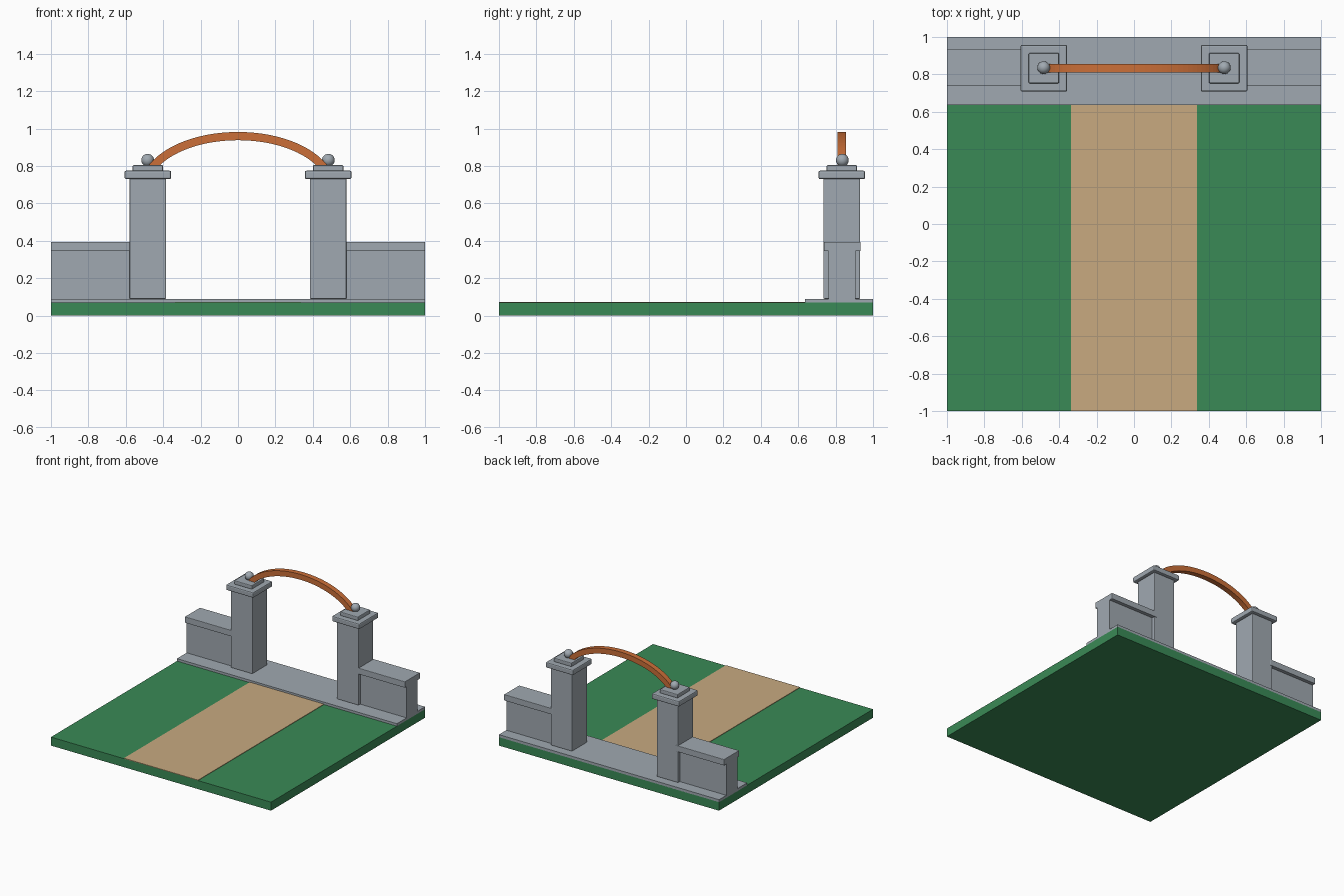
import bpy, bmesh, math

if "Cube" in bpy.data.objects:
    bpy.data.objects.remove(bpy.data.objects["Cube"], do_unlink=True)


def material(name, srgb):
    col = [((c / 255 + 0.055) / 1.055) ** 2.4 for c in srgb] + [1]
    m = bpy.data.materials.new(name)
    m.use_nodes = True
    m.diffuse_color = col
    m.node_tree.nodes["Principled BSDF"].inputs["Base Color"].default_value = col
    return m


stone = material("grey stone", (160, 169, 177))
grass = material("green grass", (58, 138, 86))
sand = material("sandy path", (200, 170, 128))
copper = material("orange metal", (203, 111, 56))


def finish(name, bm, mat):
    bmesh.ops.recalc_face_normals(bm, faces=bm.faces)
    mesh = bpy.data.meshes.new(name)
    bm.to_mesh(mesh)
    bm.free()
    mesh.materials.append(mat)
    ob = bpy.data.objects.new(name, mesh)
    bpy.context.collection.objects.link(ob)
    return ob


def box(name, xs, ys, zs, mat, bevel=0):
    bm = bmesh.new()
    bmesh.ops.create_cube(bm, size=1)
    for v in bm.verts:
        for i, (lo, hi) in enumerate((xs, ys, zs)):
            v.co[i] = (lo + hi) / 2 + v.co[i] * (hi - lo)
    ob = finish(name, bm, mat)
    if bevel:
        mod = ob.modifiers.new("Soft edges", "BEVEL")
        mod.width = bevel
        mod.segments = 2
    return ob


def around(c, r):
    return (c - r, c + r)


# Ground, path and the stone strip under the gate
GATE_Y, POST_X = 0.833, 0.482
box("lawn", (-1, 1), (-1, 1), (0, 0.07), grass)
box("path", (-0.337, 0.337), (-1, 0.636), (0.069, 0.074), sand)
box("gate_footing", (-1, 1), (0.635, 1), (0.069, 0.09), stone)

# Posts with stepped caps and ball finials, and low walls beside them
for side, s in (("left", 1), ("right", -1)):
    px = s * POST_X
    for part, r, zs, bev in (("post", 0.098, (0.09, 0.735), 0.005),
                             ("post_cap", 0.125, (0.73, 0.775), 0.009),
                             ("post_cap_step", 0.081, (0.772, 0.805), 0.006)):
        box(f"{side}_{part}", around(px, r), around(GATE_Y, r), zs, stone, bev)

    bm = bmesh.new()
    bmesh.ops.create_uvsphere(bm, u_segments=24, v_segments=14, radius=0.034)
    bmesh.ops.translate(bm, verts=bm.verts, vec=(s * 0.483, GATE_Y + 0.003, 0.831))
    for f in bm.faces:
        f.smooth = True
    finish(f"{side}_ball_finial", bm, stone)

    wall_x = sorted((s * 0.56, s))
    box(f"{side}_wall", wall_x, around(GATE_Y, 0.072), (0.09, 0.35), stone)
    box(f"{side}_wall_coping", wall_x, around(GATE_Y + 0.003, 0.098),
        (0.345, 0.395), stone, 0.003)

# Arched bar: square section swept along part of an ellipse
bm = bmesh.new()
steps, half, a, h, top = 40, 0.022, 0.5, 0.28, 0.96
limit = math.asin(0.465 / a)
rings = []
for i in range(steps + 1):
    t = limit * (2 * i / steps - 1)
    x, z = a * math.sin(t), top - h * (1 - math.cos(t))
    nx, nz = h * math.sin(t), a * math.cos(t)
    n = math.hypot(nx, nz)
    rings.append([bm.verts.new((x + k * half * nx / n, GATE_Y + j * half, z + k * half * nz / n))
                  for j, k in ((-1, -1), (1, -1), (1, 1), (-1, 1))])
for r0, r1 in zip(rings, rings[1:]):
    for j in range(4):
        bm.faces.new((r0[j], r0[j - 1], r1[j - 1], r1[j]))
bm.faces.new(rings[0])
bm.faces.new(rings[-1])
arch = finish("arch_bar", bm, copper)
